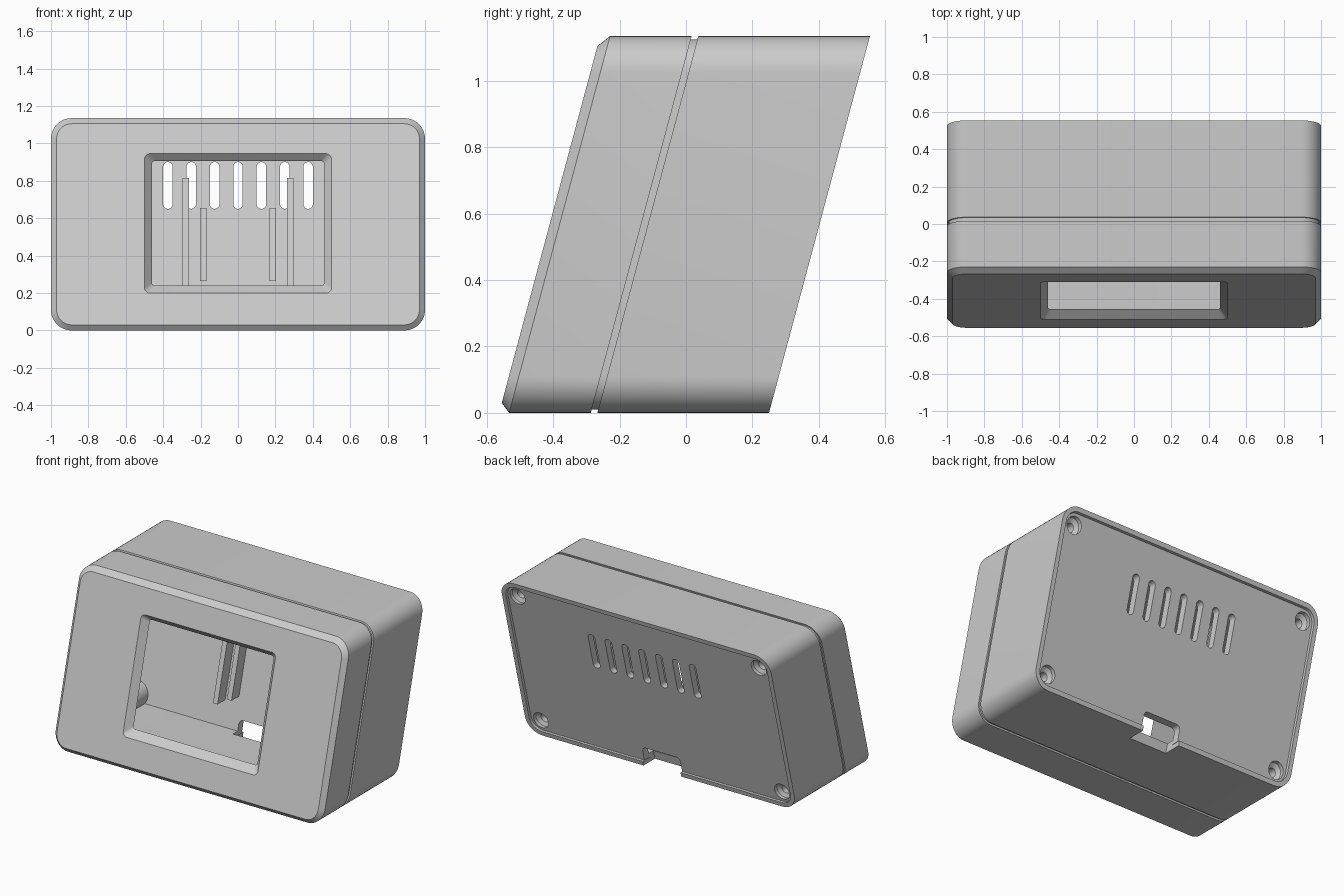
import bpy, bmesh, math

cube = bpy.data.objects.get("Cube")
if cube:
    bpy.data.objects.remove(cube, do_unlink=True)

HEIGHT = 1.135
MID = HEIGHT / 2
LEAN = math.tan(math.radians(15))
FRONT, SEAM, BACK = -0.563, -0.287, 0.25
STEPS = 10

grey = bpy.data.materials.new("light_grey_plastic")
grey.use_nodes = True
colour = (0.6, 0.6, 0.6, 1)
grey.diffuse_color = colour
grey.node_tree.nodes["Principled BSDF"].inputs["Base Color"].default_value = colour


def ring(y, half_x, half_z, radius, cx=0.0, cz=MID):
    """Rounded rectangle at depth y."""
    points = []
    for corner, (sx, sz) in enumerate(((1, 1), (-1, 1), (-1, -1), (1, -1))):
        for i in range(STEPS + 1):
            a = (corner + i / STEPS) * math.pi / 2
            points.append((cx + sx * (half_x - radius) + radius * math.cos(a), y,
                           cz + sz * (half_z - radius) + radius * math.sin(a)))
    return points


def body_ring(y, inset):
    """Case outline, moved inward by inset."""
    return ring(y, 1 - inset, MID - inset, max(0.11 - inset, 0.04))


def loft(name, rings, hollow=False):
    """Skin the rings, capped or closed into a tube wall, then lean it back."""
    bm = bmesh.new()
    loops = [[bm.verts.new(p) for p in r] for r in rings]
    pairs = list(zip(loops, loops[1:]))
    if hollow:
        pairs.append((loops[-1], loops[0]))
    else:
        bm.faces.new(loops[0])
        bm.faces.new(loops[-1])
    count = len(loops[0])
    for a, b in pairs:
        for i in range(count):
            j = (i + 1) % count
            bm.faces.new((a[i], a[j], b[j], b[i]))
    bmesh.ops.remove_doubles(bm, verts=bm.verts, dist=1e-5)
    bmesh.ops.recalc_face_normals(bm, faces=bm.faces)
    for v in bm.verts:
        v.co.y += LEAN * v.co.z
    mesh = bpy.data.meshes.new(name)
    bm.to_mesh(mesh)
    bm.free()
    obj = bpy.data.objects.new(name, mesh)
    mesh.materials.append(grey)
    bpy.context.collection.objects.link(obj)
    return obj


def cut(target, cutter):
    mod = target.modifiers.new("cut", 'BOOLEAN')
    mod.operation = 'DIFFERENCE'
    mod.solver = 'EXACT'
    mod.object = cutter
    bpy.ops.object.select_all(action='DESELECT')
    bpy.context.view_layer.objects.active = target
    target.select_set(True)
    bpy.ops.object.modifier_apply(modifier=mod.name)


def discard(obj):
    bpy.data.objects.remove(obj, do_unlink=True)


# Front shell: chamfered window, chamfered rim and side walls
WINDOW_Z = 0.572
INNER_FRONT = FRONT + 0.045
front_shell = loft("front_shell", [
    ring(INNER_FRONT, 0.46, 0.333, 0.015, cz=WINDOW_Z),
    ring(FRONT, 0.5, 0.373, 0.03, cz=WINDOW_Z),
    body_ring(FRONT, 0.03),
    body_ring(FRONT + 0.03, 0),
    body_ring(SEAM, 0),
    body_ring(SEAM, 0.06),
    body_ring(INNER_FRONT, 0.06)], hollow=True)

# Back shell: thin seam groove, walls, and a ledge that holds the panel
LEDGE = 0.18
back_shell = loft("back_shell", [
    body_ring(SEAM, 0.06),
    body_ring(SEAM, 0.01),
    body_ring(SEAM + 0.02, 0.01),
    body_ring(SEAM + 0.02, 0),
    body_ring(BACK, 0),
    body_ring(BACK, 0.03),
    body_ring(LEDGE, 0.03),
    body_ring(LEDGE, 0.06)], hollow=True)

# Recessed back panel
PANEL = BACK - 0.018
back_panel = loft("back_panel", [body_ring(LEDGE, 0.032), body_ring(PANEL, 0.032)])

# Cable notch through the panel, rim and floor
notch = loft("notch_cutter", [ring(y, 0.14, 0.1, 0.03, cz=0.03) for y in (0.13, 0.3)])
cut(back_shell, notch)
cut(back_panel, notch)
discard(notch)

# Vent slots
for i in range(-3, 4):
    slot = loft("slot_cutter", [ring(y, 0.025, 0.125, 0.025, cx=i * 0.125, cz=0.775)
                                for y in (0.1, 0.3)])
    cut(back_panel, slot)
    discard(slot)

# Countersunk screw holes, each with a post behind it
for sx in (-1, 1):
    for level, z in (("lower", 0.105), ("upper", HEIGHT - 0.105)):
        x = sx * 0.895
        side = "left" if sx > 0 else "right"
        post = loft(f"{level}_{side}_screw_post",
                    [ring(y, 0.08, 0.08, 0.08, x, z) for y in (INNER_FRONT, LEDGE)])
        hole = loft("hole_cutter", [ring(y, r, r, r, x, z) for y, r in (
            (0.08, 0.028), (PANEL - 0.04, 0.028), (PANEL - 0.025, 0.055), (0.3, 0.055))])
        cut(back_panel, hole)
        cut(post, hole)
        discard(hole)

# Circuit board ribs on the inside of the panel
for sx in (-1, 1):
    side = "left" if sx > 0 else "right"
    for kind, x, low, high in (("long", 0.28, 0.22, 0.815), ("short", 0.185, 0.265, 0.655)):
        loft(f"{side}_{kind}_rib", [
            ring(y, 0.017, (high - low) / 2, 0.001, sx * x, (low + high) / 2)
            for y in (LEDGE - 0.08, LEDGE + 0.005)])

# Smooth the rounded corners, keep hard edges
bpy.ops.object.select_all(action='DESELECT')
for obj in bpy.context.collection.objects:
    if obj.type == 'MESH' and grey.name in obj.data.materials:
        obj.select_set(True)
        bpy.context.view_layer.objects.active = obj
bpy.ops.object.shade_smooth_by_angle(angle=math.radians(30))
